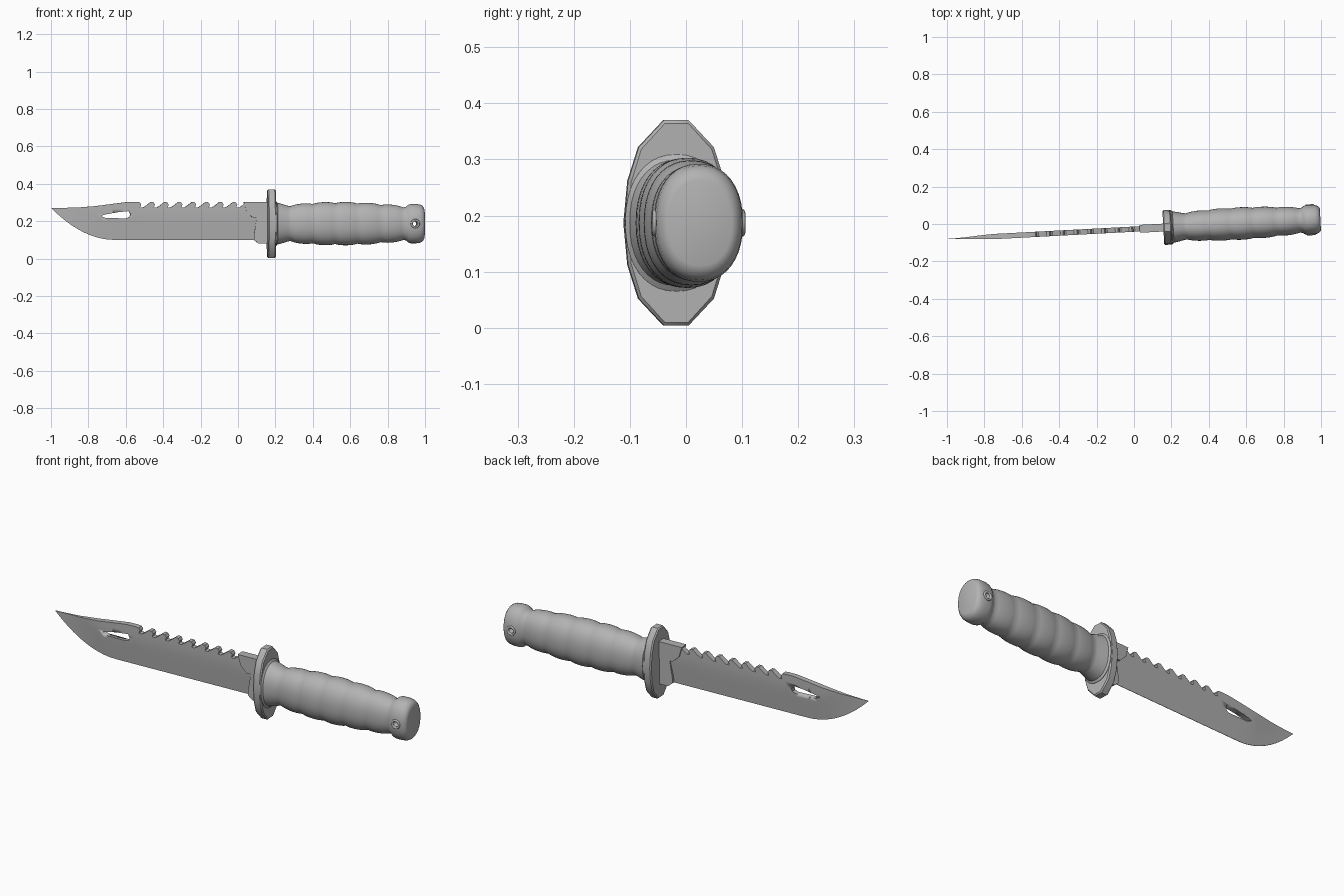
import bpy, bmesh, math
from mathutils import Matrix, Vector

if "Cube" in bpy.data.objects:
    bpy.data.objects.remove(bpy.data.objects["Cube"])

# The knife axis is turned slightly about z
FRAME = Matrix.Translation((0, -0.0275, 0)) @ Matrix.Rotation(math.radians(3.03), 4, 'Z')
MID = 0.187

steel = bpy.data.materials.new("grey steel")
steel.use_nodes = True
GREY = (0.45, 0.45, 0.45, 1)
steel.diffuse_color = GREY
steel.node_tree.nodes["Principled BSDF"].inputs["Base Color"].default_value = GREY


def finish(name, bm, angle=30):
    bmesh.ops.recalc_face_normals(bm, faces=bm.faces)
    mesh = bpy.data.meshes.new(name)
    bm.to_mesh(mesh)
    bm.free()
    ob = bpy.data.objects.new(name, mesh)
    bpy.context.collection.objects.link(ob)
    mesh.materials.append(steel)
    ob.matrix_world = FRAME
    bpy.ops.object.select_all(action='DESELECT')
    ob.select_set(True)
    bpy.context.view_layer.objects.active = ob
    bpy.ops.object.shade_smooth_by_angle(angle=math.radians(angle))
    return ob


def slab(points, half):
    """Extrude an x-z outline to a plate of the given half thickness."""
    bm = bmesh.new()
    face = bm.faces.new([bm.verts.new((x, -half, z)) for x, z in points])
    ext = bmesh.ops.extrude_face_region(bm, geom=[face])
    verts = [g for g in ext["geom"] if isinstance(g, bmesh.types.BMVert)]
    bmesh.ops.translate(bm, verts=verts, vec=(0, 2 * half, 0))
    return bm


def loft(stations, section):
    """Skin scaled copies of a y-z section along x."""
    bm = bmesh.new()
    rings = [[bm.verts.new((x, y * sy, MID + z * sz)) for y, z in section]
             for x, sy, sz in stations]
    n = len(section)
    for a, b in zip(rings, rings[1:]):
        for i in range(n):
            j = (i + 1) % n
            bm.faces.new((a[i], a[j], b[j], b[i]))
    bm.faces.new(rings[0])
    bm.faces.new(rings[-1])
    return bm


def cut(ob, cutter):
    cutter.hide_render = True
    mod = ob.modifiers.new("cut", 'BOOLEAN')
    mod.operation = 'DIFFERENCE'
    mod.solver = 'EXACT'
    mod.object = cutter
    bpy.context.view_layer.objects.active = ob
    bpy.ops.object.modifier_apply(modifier=mod.name)
    bpy.data.objects.remove(cutter)


# Blade: curved belly, concave clip point and hooked saw teeth on the spine
def belly(x):
    return 0.1 + 0.17 * (max(0, -0.66 - x) / 0.34) ** 2


outline = [(x, belly(x)) for x in [-1 + 0.034 * i for i in range(11)]]
outline += [(0.165, 0.1), (0.165, 0.303), (0.04, 0.303)]
PITCH = 0.0735
for k in range(8):
    right = 0.04 - k * PITCH
    outline += [(right + dx, z) for dx, z in (
        (-0.016, 0.285), (-0.036, 0.272), (-0.050, 0.274),
        (-0.044, 0.289), (-0.052, 0.301), (-0.067, 0.303))]
outline += [(-0.59, 0.303), (-0.67, 0.293), (-0.76, 0.281), (-0.86, 0.273)]

bm = slab(outline, 1)
bmesh.ops.triangulate(bm, faces=bm.faces)
for z in (0.11, 0.13, 0.16, 0.2, 0.24, 0.265):
    bmesh.ops.bisect_plane(bm, geom=bm.verts[:] + bm.edges[:] + bm.faces[:],
                           plane_co=(0, 0, z), plane_no=(0, 0, 1))
for x in [-0.96 + 0.06 * i for i in range(8)]:
    bmesh.ops.bisect_plane(bm, geom=bm.verts[:] + bm.edges[:] + bm.faces[:],
                           plane_co=(x, 0, 0), plane_no=(1, 0, 0))
for v in bm.verts:
    rise = min(1, max(0, v.co.z - belly(v.co.x)) / 0.13)
    v.co.y *= 0.001 + 0.013 * rise * min(1, (v.co.x + 1) / 0.25)
blade = finish("blade", bm)

slot = [(-0.735, 0.228), (-0.71, 0.217), (-0.60, 0.215), (-0.582, 0.222),
        (-0.577, 0.237), (-0.585, 0.254), (-0.65, 0.247), (-0.71, 0.236)]
cut(blade, finish("slot_cutter", slab(slot, 0.1)))

# Thicker blocks where the blade meets the guard
finish("tang_block", slab([(0.03, 0.303), (0.045, 0.25), (0.08, 0.217),
                           (0.165, 0.217), (0.165, 0.303)], 0.021))
finish("heel_block", slab([(0.085, 0.13), (0.085, 0.1), (0.11, 0.08),
                           (0.165, 0.08), (0.165, 0.22), (0.10, 0.22)], 0.016))

# Guard: faceted oval plate
quarter = [(0.093, 0), (0.086, 0.075), (0.067, 0.135), (0.022, 0.183)]
section = quarter + [(-y, z) for y, z in quarter[::-1]]
section += [(y, -z) for y, z in section[-2:0:-1]]
finish("guard", loft([(0.157, 0.94, 0.97), (0.163, 1, 1), (0.195, 1, 1), (0.201, 0.94, 0.97)],
                     section), 40)

# Handle: flared collar, five swelling grip rings and a rounded pommel
SIDES = 40


def superoval(t, power=0.9):
    c, s = math.cos(t), math.sin(t)
    return (math.copysign(abs(c) ** power, c), math.copysign(abs(s) ** power, s))


oval = [superoval(2 * math.pi * i / SIDES) for i in range(SIDES)]
profile = [(0.195, 0.122), (0.203, 0.122), (0.210, 0.112), (0.24, 0.104), (0.265, 0.096)]
grooves = [(0.28, 0.093), (0.40, 0.105), (0.52, 0.109), (0.64, 0.107),
           (0.765, 0.099), (0.885, 0.087)]
for (xa, ha), (xb, hb) in zip(grooves, grooves[1:]):
    for i in range(7):
        t = i / 7
        profile.append((xa + (xb - xa) * t,
                        ha + (hb - ha) * t + 0.008 * math.sin(math.pi * t) ** 0.7))
profile += [(0.885, 0.087), (0.90, 0.090), (0.912, 0.101), (0.925, 0.105), (0.955, 0.105),
            (0.975, 0.102), (0.988, 0.095), (0.995, 0.085), (0.998, 0.076)]
handle = finish("handle", loft([(x, h * 0.75, h) for x, h in profile], oval), 35)

# Lanyard hole through the pommel, with a raised rim on each side
HOLE = Vector((0.945, 0, MID))
bm = bmesh.new()
bmesh.ops.create_cone(bm, segments=20, radius1=0.014, radius2=0.014, depth=0.4, cap_ends=True,
                      matrix=Matrix.Translation(HOLE) @ Matrix.Rotation(math.pi / 2, 4, 'X'))
cut(handle, finish("hole_cutter", bm))
for name, side in (("front_rim", -1), ("back_rim", 1)):
    bm = bmesh.new()
    grid = []
    for i in range(20):
        a = 2 * math.pi * i / 20
        ring = []
        for j in range(8):
            b = 2 * math.pi * j / 8
            r = 0.019 + 0.006 * math.cos(b)
            ring.append(bm.verts.new((HOLE.x + r * math.cos(a),
                                      side * 0.077 + 0.006 * math.sin(b),
                                      HOLE.z + r * math.sin(a))))
        grid.append(ring)
    for i in range(20):
        p, q = grid[i], grid[(i + 1) % 20]
        for j in range(8):
            k = (j + 1) % 8
            bm.faces.new((p[j], p[k], q[k], q[j]))
    finish(name, bm, 60)
